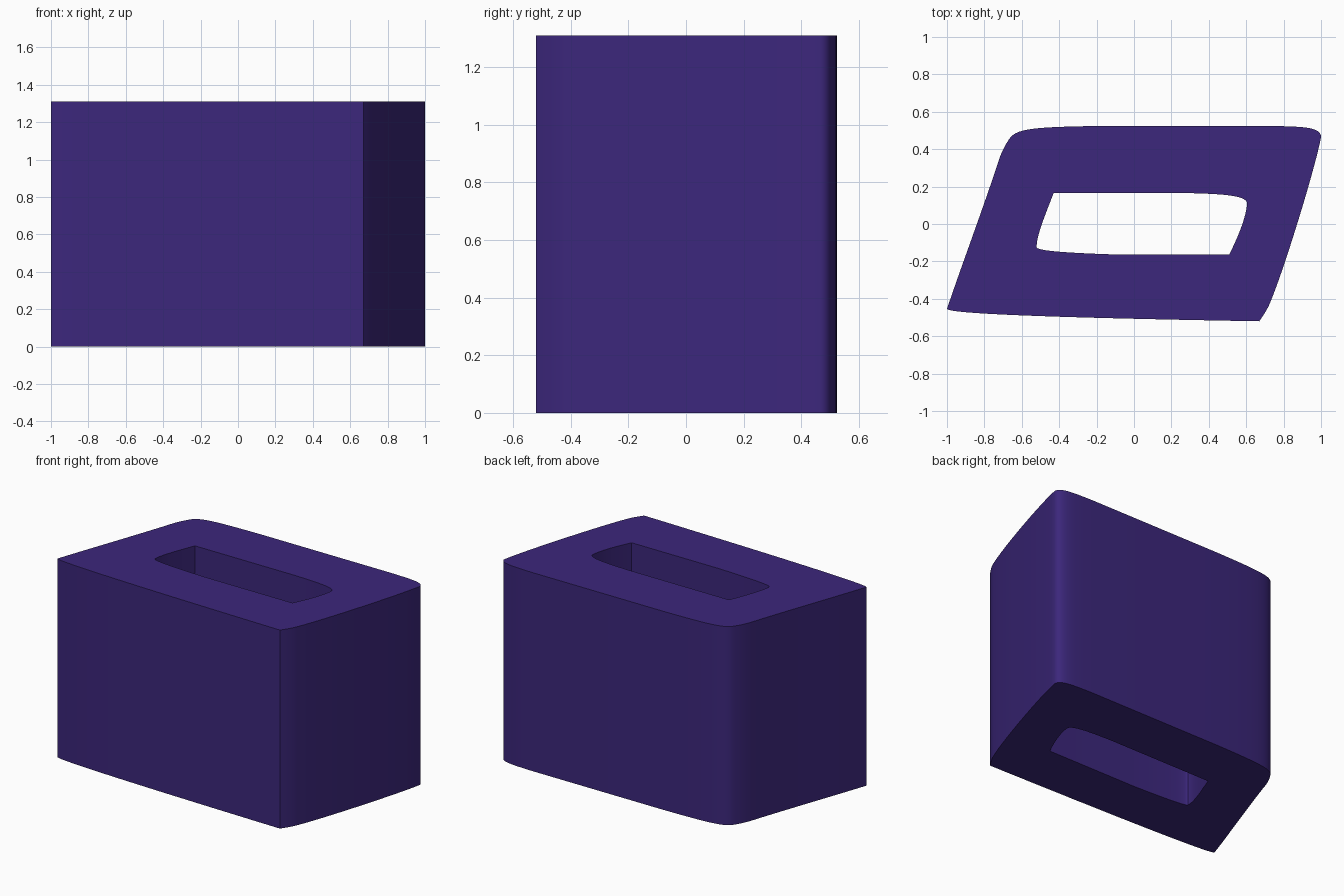
import bpy
import math
from mathutils import Vector
from mathutils.geometry import interpolate_bezier

if "Cube" in bpy.data.objects:
    bpy.data.objects.remove(bpy.data.objects["Cube"])

HEIGHT = 1.31


def outline(segments, steps=16):
    """Closed outline from cubic segments (start, handle, handle) or straight (start,)."""
    pts = []
    for i, seg in enumerate(segments):
        start = Vector(seg[0])
        end = Vector(segments[(i + 1) % len(segments)][0])
        if len(seg) == 1:
            pts.append(start)
        else:
            pts += interpolate_bezier(start, Vector(seg[1]), Vector(seg[2]), end, steps + 1)[:-1]
    return pts


# Outer wall: slanted rounded block
outer = outline([
    [(-1.0, -0.455), (-0.97, -0.485), (-0.2, -0.505)],
    [(0.67, -0.52), (0.69, -0.49), (0.715, -0.455)],
    [(0.73, -0.415), (0.80, -0.25), (0.97, 0.30)],
    [(1.0, 0.465), (1.0, 0.52), (0.9, 0.52)],
    [(0.75, 0.524)],
    [(-0.2, 0.524), (-0.55, 0.518), (-0.635, 0.51)],
    [(-0.67, 0.45), (-0.69, 0.42), (-0.705, 0.39)],
    [(-0.72, 0.35), (-0.79, 0.13), (-0.95, -0.30)],
])

# Slot running right through
inner = outline([
    [(-0.43, 0.165)],
    [(0.30, 0.165), (0.50, 0.16), (0.61, 0.15)],
    [(0.605, 0.105), (0.595, 0.03), (0.565, -0.05)],
    [(0.51, -0.162)],
    [(-0.13, -0.162), (-0.33, -0.155), (-0.515, -0.145)],
    [(-0.52, -0.125), (-0.525, -0.07), (-0.47, 0.06)],
])

# Filled flat curve, extruded to full height
curve = bpy.data.curves.new("slotted_block", 'CURVE')
curve.dimensions = '2D'
curve.fill_mode = 'BOTH'
curve.extrude = HEIGHT / 2
for pts in (outer, inner):
    spline = curve.splines.new('POLY')
    spline.points.add(len(pts) - 1)
    for p, co in zip(spline.points, pts):
        p.co = (co[0], co[1], 0, 1)
    spline.use_cyclic_u = True

block = bpy.data.objects.new("slotted_block", curve)
bpy.context.collection.objects.link(block)
block.location.z = HEIGHT / 2
bpy.context.view_layer.objects.active = block
block.select_set(True)
bpy.ops.object.convert(target='MESH')
block = bpy.context.object

# Weld caps to walls
bpy.ops.object.mode_set(mode='EDIT')
bpy.ops.mesh.select_all(action='SELECT')
bpy.ops.mesh.remove_doubles(threshold=0.0001)
bpy.ops.mesh.normals_make_consistent(inside=False)
bpy.ops.object.mode_set(mode='OBJECT')
bpy.ops.object.shade_smooth_by_angle(angle=math.radians(30))

mat = bpy.data.materials.new("deep_purple")
mat.diffuse_color = (0.045, 0.02, 0.2, 1)
mat.use_nodes = True
mat.node_tree.nodes["Principled BSDF"].inputs["Base Color"].default_value = mat.diffuse_color
block.data.materials.clear()
block.data.materials.append(mat)
